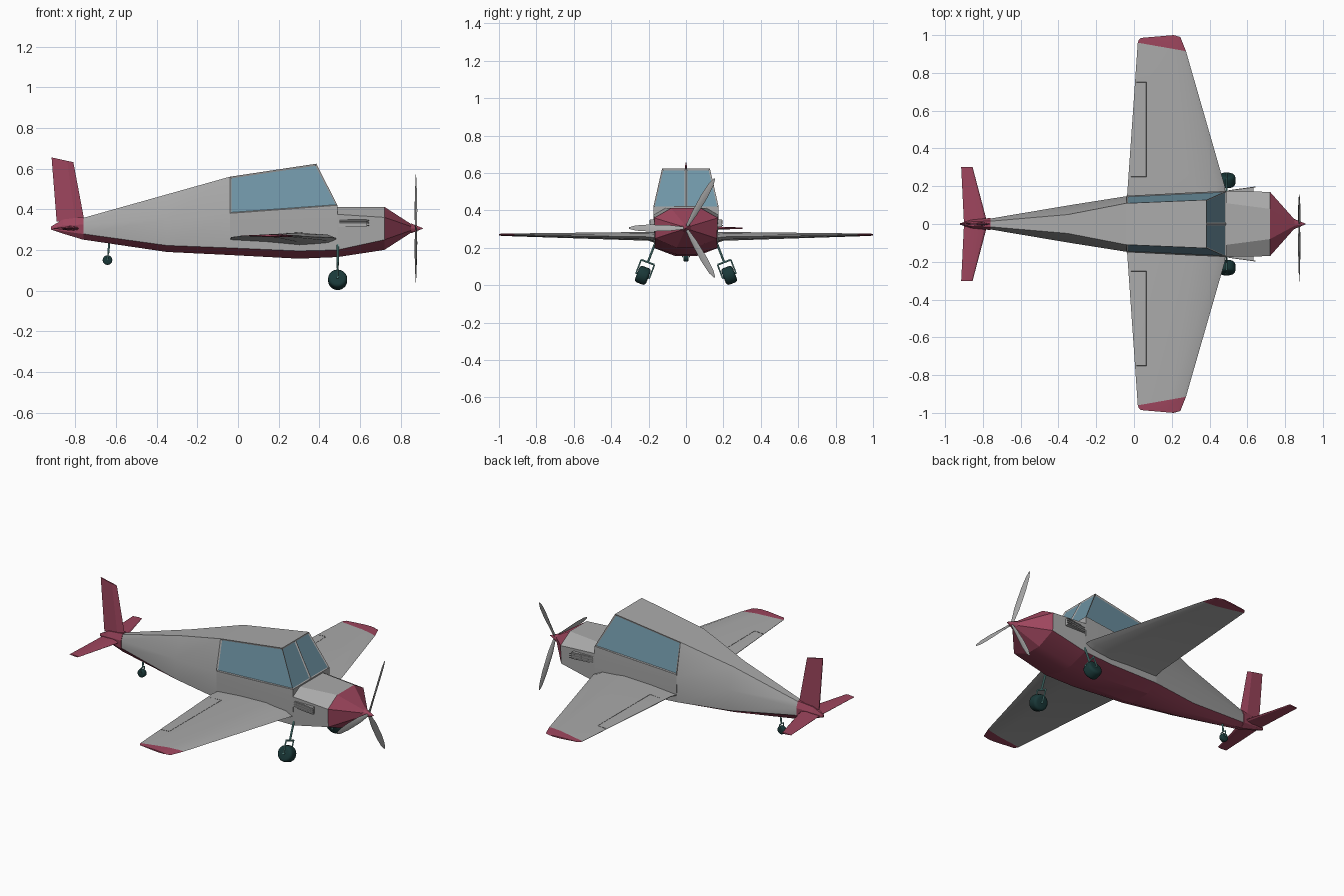
import bpy, bmesh, math
from mathutils import Vector, Matrix

if "Cube" in bpy.data.objects:
    bpy.data.objects.remove(bpy.data.objects["Cube"])


def mat(name, col):
    m = bpy.data.materials.new(name)
    m.diffuse_color = (*col, 1)
    m.use_nodes = True
    m.node_tree.nodes["Principled BSDF"].inputs["Base Color"].default_value = m.diffuse_color
    return m


GREY = mat("grey paint", (0.40, 0.40, 0.40))
RED = mat("red paint", (0.34, 0.06, 0.11))
GLASS = mat("glass", (0.16, 0.30, 0.38))
RUBBER = mat("rubber", (0.01, 0.04, 0.04))
STRUT = mat("strut", (0.13, 0.35, 0.33))
DARK = mat("dark", (0.06, 0.06, 0.06))


def finish(name, bm, mats, angle=20):
    bmesh.ops.remove_doubles(bm, verts=bm.verts, dist=1e-5)
    bmesh.ops.recalc_face_normals(bm, faces=bm.faces)
    me = bpy.data.meshes.new(name)
    bm.to_mesh(me)
    bm.free()
    for m in mats:
        me.materials.append(m)
    ob = bpy.data.objects.new(name, me)
    bpy.context.collection.objects.link(ob)
    if angle:
        bpy.ops.object.select_all(action='DESELECT')
        ob.select_set(True)
        bpy.context.view_layer.objects.active = ob
        bpy.ops.object.shade_smooth_by_angle(angle=math.radians(angle))
    return ob


def loft(name, rings, mats, second=(), angle=20):
    """Skin closed rings; strips listed in `second` use the second material."""
    bm = bmesh.new()
    vs = [[bm.verts.new(p) for p in r] for r in rings]
    n = len(rings[0])
    for a, b in zip(vs, vs[1:]):
        for k in range(n):
            f = bm.faces.new((a[k], a[(k + 1) % n], b[(k + 1) % n], b[k]))
            f.material_index = 1 if k in second else 0
    bm.faces.new(vs[0])
    bm.faces.new(vs[-1])
    return finish(name, bm, mats, angle)


def section(x, *half):
    """Symmetric body section from (y, z) points, top to bottom."""
    return [(x, y, z) for y, z in half] + [(x, -y, z) for y, z in reversed(half)]


def rod(name, a, b, r, m, sides=8, bevel=0):
    a, b = Vector(a), Vector(b)
    d = b - a
    bm = bmesh.new()
    bmesh.ops.create_cone(bm, cap_ends=True, segments=sides, radius1=r, radius2=r, depth=d.length)
    if bevel:
        rim = [e for e in bm.edges if abs(e.verts[0].co.z - e.verts[1].co.z) < 1e-6]
        bmesh.ops.bevel(bm, geom=rim, offset=bevel, segments=3, profile=0.5, affect='EDGES')
    bmesh.ops.transform(bm, verts=bm.verts, matrix=Matrix.Translation((a + b) / 2)
                        @ d.to_track_quat('Z', 'Y').to_matrix().to_4x4())
    return finish(name, bm, [m], 40)


# Fuselage: rear, cabin and engine cowl, with red belly strips
BELLY = (2, 3, 4)
loft("rear_fuselage", [
    section(-0.77, (.014, .355), (.027, .325), (.025, .28), (.010, .252)),
    section(-0.35, (.050, .473), (.098, .350), (.088, .222), (.030, .190)),
    section(-0.04, (.110, .560), (.147, .365), (.142, .210), (.070, .175))], [GREY, RED], BELLY, 30)
loft("cabin_body", [
    section(-0.04, (.150, .380), (.150, .340), (.142, .210), (.070, .175)),
    section(0.30, (.167, .405), (.167, .345), (.160, .195), (.060, .157)),
    section(0.49, (.175, .420), (.175, .350), (.168, .200), (.050, .165))], [GREY, RED], BELLY)
loft("engine_cowl", [
    section(0.49, (.110, .412), (.174, .375), (.168, .200), (.050, .165)),
    section(0.72, (.080, .412), (.170, .360), (.165, .250), (.050, .200))], [GREY, RED], BELLY)
loft("nose_cone", [
    section(0.72, (.080, .412), (.170, .360), (.165, .250), (.050, .200)),
    section(0.85, (.010, .328), (.024, .316), (.024, .296), (.010, .284))], [RED], (), 0)

# Tail fairing tapering to a point
loft("tail_fairing", [
    section(-0.76, (.016, .362), (.032, .325), (.030, .278), (.010, .250)),
    section(-0.86, (.012, .350), (.022, .320), (.018, .292), (.006, .280)),
    section(-0.92, (.003, .315), (.004, .308), (.004, .303), (.003, .300))], [RED], (), 0)

# Canopy with inset side windows, rear-to-front roof and split windscreen
bm = bmesh.new()
P = {}
for s in (1, -1):
    for key, (x, y, z) in {"rb": (-.04, .150, .378), "rt": (-.04, .110, .560),
                           "ft": (.385, .128, .624), "fb": (.49, .175, .418)}.items():
        P[key, s] = bm.verts.new((x, s * y, z))
mt, mb = bm.verts.new((.385, 0, .624)), bm.verts.new((.49, 0, .418))
panes = []
for s in (1, -1):
    panes.append(bm.faces.new([P[k, s] for k in ("rb", "rt", "ft", "fb")]))
    panes.append(bm.faces.new((P["ft", s], mt, mb, P["fb", s])))
bm.faces.new((P["rt", 1], P["rt", -1], P["ft", -1], mt, P["ft", 1]))
bm.faces.new((P["rb", 1], P["rb", -1], P["rt", -1], P["rt", 1]))
bm.faces.new((P["rb", 1], P["rb", -1], P["fb", -1], mb, P["fb", 1]))
bmesh.ops.recalc_face_normals(bm, faces=bm.faces)
bmesh.ops.inset_individual(bm, faces=panes, thickness=0.011, depth=-0.005)
for f in panes:
    f.material_index = 1
finish("canopy", bm, [GREY, GLASS], 0)

# Spinner and three-blade propeller
bm = bmesh.new()
bmesh.ops.create_cone(bm, cap_ends=True, segments=10, radius1=.026, radius2=.001, depth=.06,
                      matrix=Matrix.Translation((.88, 0, .306)) @ Matrix.Rotation(math.pi / 2, 4, 'Y'))
finish("spinner", bm, [RED], 0)
for i in range(3):
    turn = Matrix.Translation((.875, 0, .306)) @ Matrix.Rotation(math.radians(60 + 120 * i), 4, 'X')
    rings = []
    for r, w, t, tw in ((.01, .008, .006, 30), (.09, .017, .005, 24), (.20, .019, .003, 15), (.27, .014, .002, 10), (.305, .004, .001, 8)):
        tilt = Matrix.Rotation(math.radians(tw), 4, 'Y')
        rings.append([turn @ (Matrix.Translation((0, r, 0)) @ (tilt @ Vector(p)))
                      for p in ((0, 0, w), (t, 0, 0), (0, 0, -w), (-t, 0, 0))])
    loft(f"propeller_blade_{i + 1}", rings, [GREY], (), 60)

# Lifting surfaces: chord fraction and thickness fraction of the aerofoil
FOIL = ((0, .45), (.08, .80), (.35, 1), (1, .54), (1, .46), (.35, 0), (.08, .15))


def foil(s, y_le, y_te, x_le, x_te, lo, hi):
    return [(x_le + (x_te - x_le) * t, s * (y_le + (y_te - y_le) * t), lo + (hi - lo) * v) for t, v in FOIL]


for s, side in ((1, "left"), (-1, "right")):
    cut = foil(s, .915, .96, .275, .02, .262, .277)
    loft(f"{side}_wing", [foil(s, .10, .10, .49, -.04, .205, .288),
                          foil(s, .20, .20, .481, -.033, .238, .285), cut], [GREY])
    loft(f"{side}_wing_tip", [cut, foil(s, .99, .975, .245, .026, .264, .276),
                              foil(s, 1.0, .985, .21, .035, .266, .275)], [RED])
    loft(f"{side}_tailplane", [foil(s, 0, 0, -.775, -.90, .294, .318),
                               foil(s, .303, .303, -.855, -.915, .301, .309)], [RED])
    # Aileron gaps
    gap = [(-.03, .25, .262), (.065, .25, .269), (.065, .75, .271), (.012, .75, .268)]
    for i in range(3):
        rod(f"{side}_aileron_gap_{i + 1}", *[(x, s * y, z) for x, y, z in gap[i:i + 2]], .0018, DARK, 4)

    # Engine cheek with exhaust bars
    loft(f"{side}_engine_cheek", [[(.495, s * .15, z) for z in (.312, .352)] + [(.495, s * .174, z) for z in (.352, .312)],
                                  [(.632, s * .15, z) for z in (.312, .352)] + [(.632, s * .192, z) for z in (.352, .312)]], [GREY], (), 0)
    for i in range(3):
        z = .320 + .012 * i
        rod(f"{side}_exhaust_bar_{i + 1}", (.50, s * .176, z), (.643, s * .196, z), .003, GREY, 6)

    # Main landing gear: leg, fork and tilted wheel
    hub = Vector((.49, s * .231, .053))
    down = Vector((0, s * .36, -.933))
    axis = Vector((0, .933, s * .36))
    top = hub - down * .075
    rod(f"{side}_gear_leg", top - down * .15, top, .006, STRUT)
    rod(f"{side}_fork_bar", top - axis * .038, top + axis * .038, .005, STRUT)
    for i, e in enumerate((-.038, .038)):
        rod(f"{side}_fork_arm_{i + 1}", top + axis * e, hub + axis * e, .004, STRUT)
    rod(f"{side}_axle", hub - axis * .041, hub + axis * .041, .006, STRUT)
    rod(f"{side}_main_wheel", hub - axis * .032, hub + axis * .032, .047, RUBBER, 20, .016)

# Fin
loft("fin", [[(-.755, 0, z0 := .34), (-.80, .010, z0), (-.892, .003, z0), (-.892, -.003, z0), (-.80, -.010, z0)],
             [(-.810, 0, .632), (-.84, .005, .638), (-.917, .002, .655), (-.917, -.002, .655), (-.84, -.005, .638)]],
     [RED], (), 0)

# Tail wheel
rod("tail_strut", (-.632, 0, .245), (-.638, 0, .185), .005, STRUT)
rod("tail_fork_bar", (-.638, -.018, .185), (-.638, .018, .185), .003, STRUT)
for s in (1, -1):
    rod("tail_fork_arm", (-.638, s * .018, .185), (-.642, s * .018, .15), .003, STRUT)
rod("tail_wheel", (-.642, -.014, .15), (-.642, .014, .15), .024, RUBBER, 16, .007)
